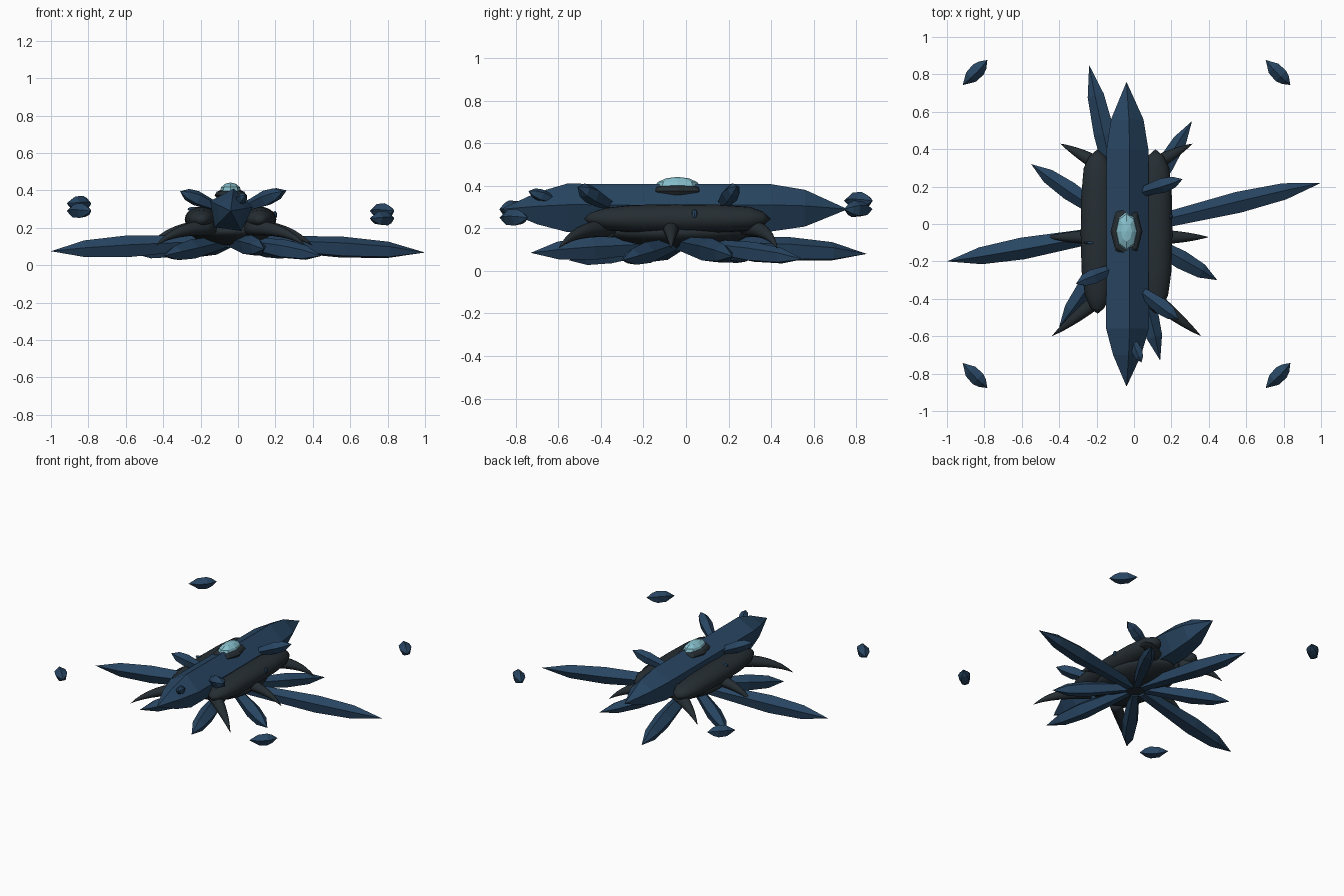
import bpy, bmesh, math
from mathutils import Vector

cube = bpy.data.objects.get("Cube")
if cube:
    bpy.data.objects.remove(cube, do_unlink=True)


def material(name, colour):
    m = bpy.data.materials.new(name)
    m.use_nodes = True
    m.diffuse_color = (*colour, 1)
    m.node_tree.nodes["Principled BSDF"].inputs["Base Color"].default_value = (*colour, 1)
    return m


BLUE = material("deep blue crystal", (0.021, 0.060, 0.122))
DARK = material("charcoal shell", (0.019, 0.027, 0.033))
TEAL = material("pale teal gem", (0.24, 0.52, 0.60))

UP = Vector((0, 0, 1))


def finish(bm, name, mat, smooth):
    bmesh.ops.recalc_face_normals(bm, faces=bm.faces)
    me = bpy.data.meshes.new(name)
    bm.to_mesh(me)
    bm.free()
    me.materials.append(mat)
    for p in me.polygons:
        p.use_smooth = smooth
    ob = bpy.data.objects.new(name, me)
    bpy.context.collection.objects.link(ob)
    return ob


def tube(name, path, radii, sides, mat, smooth=False, turn=0.0, squash=1.0):
    """Skin rings along a path; a zero radius closes to a point."""
    bm = bmesh.new()
    path = [Vector(p) for p in path]
    rings = []
    for i, (p, r) in enumerate(zip(path, radii)):
        along = path[min(i + 1, len(path) - 1)] - path[max(i - 1, 0)]
        side = along.cross(UP).normalized()
        top = side.cross(along).normalized()
        if r == 0:
            rings.append([bm.verts.new(p)])
            continue
        angles = [math.radians(turn) + math.tau * k / sides for k in range(sides)]
        rings.append([bm.verts.new(p + side * r * math.cos(a) + top * r * squash * math.sin(a))
                      for a in angles])
    for a, b in zip(rings, rings[1:]):
        for k in range(sides):
            n = (k + 1) % sides
            if len(a) == 1:
                bm.faces.new((a[0], b[k], b[n]))
            elif len(b) == 1:
                bm.faces.new((a[k], a[n], b[0]))
            else:
                bm.faces.new((a[k], a[n], b[n], b[k]))
    for ring in (rings[0], rings[-1]):
        if len(ring) > 1:
            bm.faces.new(ring)
    return finish(bm, name, mat, smooth)


def crystal(name, root, tip, radius, turn=10, profile=((0, .6), (.55, 1), (.8, .78), (1, 0))):
    root, tip = Vector(root), Vector(tip)
    return tube(name, [root.lerp(tip, t) for t, r in profile],
                [radius * r for t, r in profile], 5, BLUE, turn=turn)


def ellipsoid(name, centre, size, u, v, mat, smooth):
    bm = bmesh.new()
    bmesh.ops.create_uvsphere(bm, u_segments=u, v_segments=v, radius=1)
    ob = finish(bm, name, mat, smooth)
    ob.location, ob.scale = centre, size
    return ob


CX = -0.04

# Long central crystal hull
hull_rings = ((-.87, 0), (-.70, .66), (-.56, 1), (.40, .98), (.56, .76), (.76, 0))
tube("central_crystal", [(CX, y, .29) for y, r in hull_rings],
     [.121 * r for y, r in hull_rings], 5, BLUE, turn=10)

# Dark side pods and underside hub
pod_rings = ((-.48, 0), (-.45, .40), (-.38, .75), (-.25, .95), (-.05, 1),
             (.15, .97), (.30, .82), (.36, .5), (.40, 0))
for label, s in (("left", 1), ("right", -1)):
    tube(label + "_pod", [(CX + s * .155, y, .245) for y, r in pod_rings],
         [.09 * r for y, r in pod_rings], 20, DARK, smooth=True, squash=.76)
ellipsoid("underside_hub", (CX, -.04, .18), (.22, .34, .075), 24, 12, DARK, True)

# Gem on top with its faceted collar
ellipsoid("gem_collar", (CX, -.04, .375), (.085, .14, .036), 8, 6, DARK, False)
ellipsoid("top_gem", (CX, -.04, .392), (.058, .108, .05), 8, 6, TEAL, False)

# Ring of low crystals spreading from the hub: tip and radius
low_crystals = (
    ("left_wing_crystal", (1.0, .22, .068), .06),
    ("right_wing_crystal", (-1.0, -.20, .075), .062),
    ("back_crystal", (-.24, .85, .08), .06),
    ("front_crystal", (.14, -.73, .085), .058),
    ("back_left_crystal", (.31, .55, .055), .05),
    ("back_right_crystal", (-.55, .32, .06), .053),
    ("front_right_crystal", (-.40, -.55, .05), .055),
    ("front_left_crystal", (.445, -.30, .05), .053),
)
for name, tip, radius in low_crystals:
    out = Vector((tip[0] - CX, tip[1] + .03, 0)).normalized()
    crystal(name, Vector((CX, -.03, .125)) + out * .06, tip, radius, turn=25)

# Short raised crystals around the hull
crystal("upper_left_crystal", (.03, .17, .31), (.26, .24, .40), .042)
crystal("upper_right_crystal", (-.11, -.24, .31), (-.31, -.32, .395), .042)
crystal("upper_front_crystal", (.04, -.36, .31), (.24, -.51, .395), .045)
crystal("nose_crystal", (-.01, -.61, .33), (.04, -.74, .375), .03)

# Curved drooping horns
horns = (("front", -.36, -.60, .40), ("middle", -.07, -.07, .44), ("back", .29, .43, .355))
for label, y0, y1, reach in horns:
    for side, s in (("left", 1), ("right", -1)):
        a = Vector((CX + s * .10, y0, .20))
        b = Vector((CX + s * (reach * .72), y0 * .35 + y1 * .65, .205))
        c = Vector((CX + s * reach, y1, .105))
        steps = [k / 8 for k in range(9)]
        path = [a * (1 - t) ** 2 + b * 2 * t * (1 - t) + c * t * t for t in steps]
        radii = [.042 * (1 - t ** 1.7) for t in steps]
        tube(f"{label}_{side}_horn", path, radii, 12, DARK, smooth=True)

# Small inlay studs on the pods
ellipsoid("left_pod_stud", (.197, .04, .268), (.012, .014, .022), 8, 6, BLUE, False)
ellipsoid("right_pod_stud", (-.235, -.10, .30), (.035, .008, .012), 8, 6, BLUE, False)

# Four floating shards, each turned across its corner
float_rings = ((-1, 0), (-.35, .9), (.25, 1), (.6, .7), (1, 0))
for label, sx, sy, z in (("back_right", -1, 1, .33), ("back_left", 1, 1, .29),
                         ("front_right", -1, -1, .29), ("front_left", 1, -1, .25)):
    centre = Vector((CX + sx * .81, sy * .81, z))
    axis = Vector((.066, -sx * sy * .067, 0))
    tube(label + "_floating_shard", [centre + axis * t for t, r in float_rings],
         [.042 * r for t, r in float_rings], 5, BLUE, turn=10)
